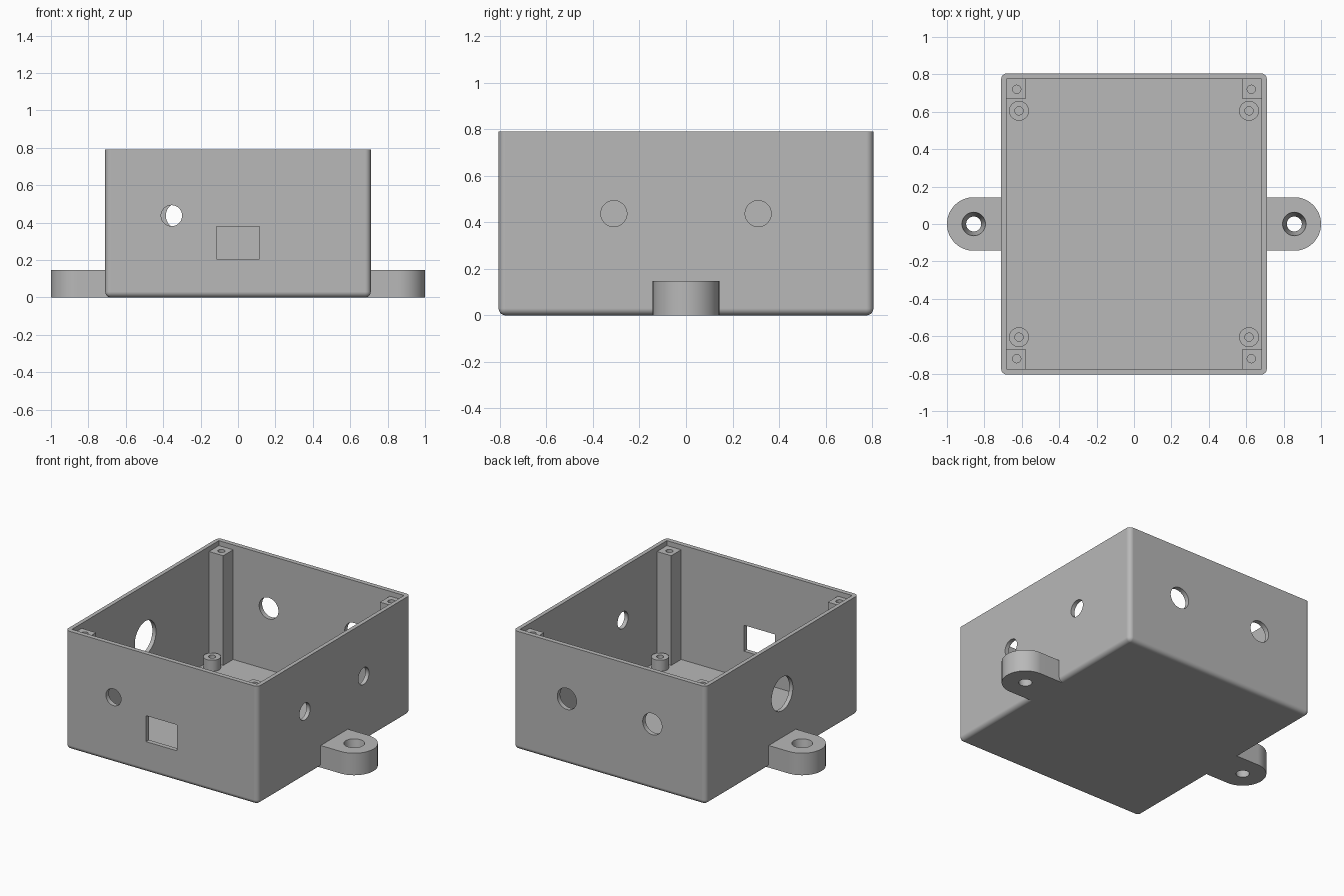
import bpy, bmesh, math
from mathutils import Matrix, Vector

cube = bpy.data.objects.get("Cube")
if cube:
    bpy.data.objects.remove(cube, do_unlink=True)

grey = bpy.data.materials.new("grey plastic")
grey.use_nodes = True
colour = (0.48, 0.48, 0.48, 1)
grey.diffuse_color = colour
grey.node_tree.nodes["Principled BSDF"].inputs["Base Color"].default_value = colour

# Main dimensions
W, D, H = 0.71, 0.805, 0.79
IN_X, IN_Y, FLOOR = 0.683, 0.774, 0.026
HOLE_Z = 0.437


def make(name, bm):
    bmesh.ops.recalc_face_normals(bm, faces=bm.faces[:])
    mesh = bpy.data.meshes.new(name)
    bm.to_mesh(mesh)
    bm.free()
    obj = bpy.data.objects.new(name, mesh)
    mesh.materials.append(grey)
    bpy.context.collection.objects.link(obj)
    return obj


def box(name, lo, hi, rounding=0):
    lo, hi = Vector(lo), Vector(hi)
    bm = bmesh.new()
    bmesh.ops.create_cube(bm, size=1, matrix=Matrix.Translation((lo + hi) / 2)
                          @ Matrix.Diagonal((*(hi - lo), 1)))
    if rounding:
        # Round every edge except the open rim
        edges = [e for e in bm.edges if min(v.co.z for v in e.verts) < lo.z + 0.001]
        bmesh.ops.bevel(bm, geom=edges, offset=rounding, segments=6,
                        profile=0.5, affect='EDGES')
    return make(name, bm)


def cylinder(name, centre, r, length, axis='Z', r_top=None):
    turn = {'X': Matrix.Rotation(math.pi / 2, 4, 'Y'),
            'Y': Matrix.Rotation(math.pi / 2, 4, 'X'), 'Z': Matrix()}[axis]
    bm = bmesh.new()
    bmesh.ops.create_cone(bm, cap_ends=True, segments=48, radius1=r,
                          radius2=r if r_top is None else r_top, depth=length,
                          matrix=Matrix.Translation(centre) @ turn)
    return make(name, bm)


def ear(side):
    # Rounded mounting tab, running into the box
    cx, r = 0.857, 0.143
    pts = [(0.6, -r)]
    for i in range(33):
        a = math.pi * (i / 32 - 0.5)
        pts.append((cx + r * math.cos(a), r * math.sin(a)))
    pts.append((0.6, r))
    bm = bmesh.new()
    face = bm.faces.new([bm.verts.new((side * x, y, 0)) for x, y in pts])
    top = bmesh.ops.extrude_face_region(bm, geom=[face])["geom"]
    bmesh.ops.translate(bm, vec=(0, 0, 0.147),
                        verts=[v for v in top if isinstance(v, bmesh.types.BMVert)])
    return make("ear", bm)


def combine(obj, other, operation='DIFFERENCE'):
    mod = obj.modifiers.new("cut", 'BOOLEAN')
    mod.operation, mod.solver, mod.object = operation, 'EXACT', other
    bpy.context.view_layer.objects.active = obj
    bpy.ops.object.modifier_apply(modifier=mod.name)
    bpy.data.objects.remove(other, do_unlink=True)


def finish(obj):
    bpy.ops.object.select_all(action='DESELECT')
    obj.select_set(True)
    bpy.context.view_layer.objects.active = obj
    bpy.ops.object.shade_smooth_by_angle(angle=math.radians(30))
    mod = obj.modifiers.new("flat normals", 'WEIGHTED_NORMAL')
    mod.keep_sharp = True


# Box shell with mounting ears
shell = box("enclosure", (-W, -D, 0), (W, D, H), rounding=0.03)
for s in (-1, 1):
    combine(shell, ear(s), 'UNION')
combine(shell, box("cavity", (-IN_X, -IN_Y, FLOOR), (IN_X, IN_Y, 1)))

# Tapered screw holes in the ears
for s in (-1, 1):
    combine(shell, cylinder("screw_hole", (s * 0.857, 0, 0.0735), 0.04, 0.149, r_top=0.063))

# Front port and cable holes in the walls
combine(shell, box("port", (-0.115, -1, 0.205), (0.115, -0.7, 0.378)))
combine(shell, cylinder("front_hole", (-0.355, -D, HOLE_Z), 0.056, 0.2, 'Y'))
combine(shell, cylinder("large_hole", (-W, 0, HOLE_Z), 0.112, 0.2, 'X'))
for s in (-1, 1):
    combine(shell, cylinder("side_hole", (W, s * 0.31, HOLE_Z), 0.056, 0.2, 'X'))
    combine(shell, cylinder("back_hole", (s * 0.315, D, HOLE_Z), 0.071, 0.2, 'Y'))
finish(shell)

# Corner screw posts and round board standoffs
for sx, x_name in ((-1, "right"), (1, "left")):
    for sy, y_name in ((-1, "front"), (1, "back")):
        xs = sorted((sx * 0.578, sx * (IN_X + 0.005)))
        ys = sorted((sy * 0.67, sy * (IN_Y + 0.005)))
        post = box(f"corner_post_{y_name}_{x_name}",
                   (xs[0], ys[0], 0.015), (xs[1], ys[1], 0.757))
        combine(post, cylinder("pilot", (sx * 0.627, sy * 0.72, 0.757), 0.022, 0.4))
        finish(post)

        spot = (sx * 0.615, sy * 0.605)
        standoff = cylinder(f"standoff_{y_name}_{x_name}", (*spot, 0.0575), 0.053, 0.085)
        combine(standoff, cylinder("pilot", (*spot, 0.1), 0.022, 0.14))
        finish(standoff)
